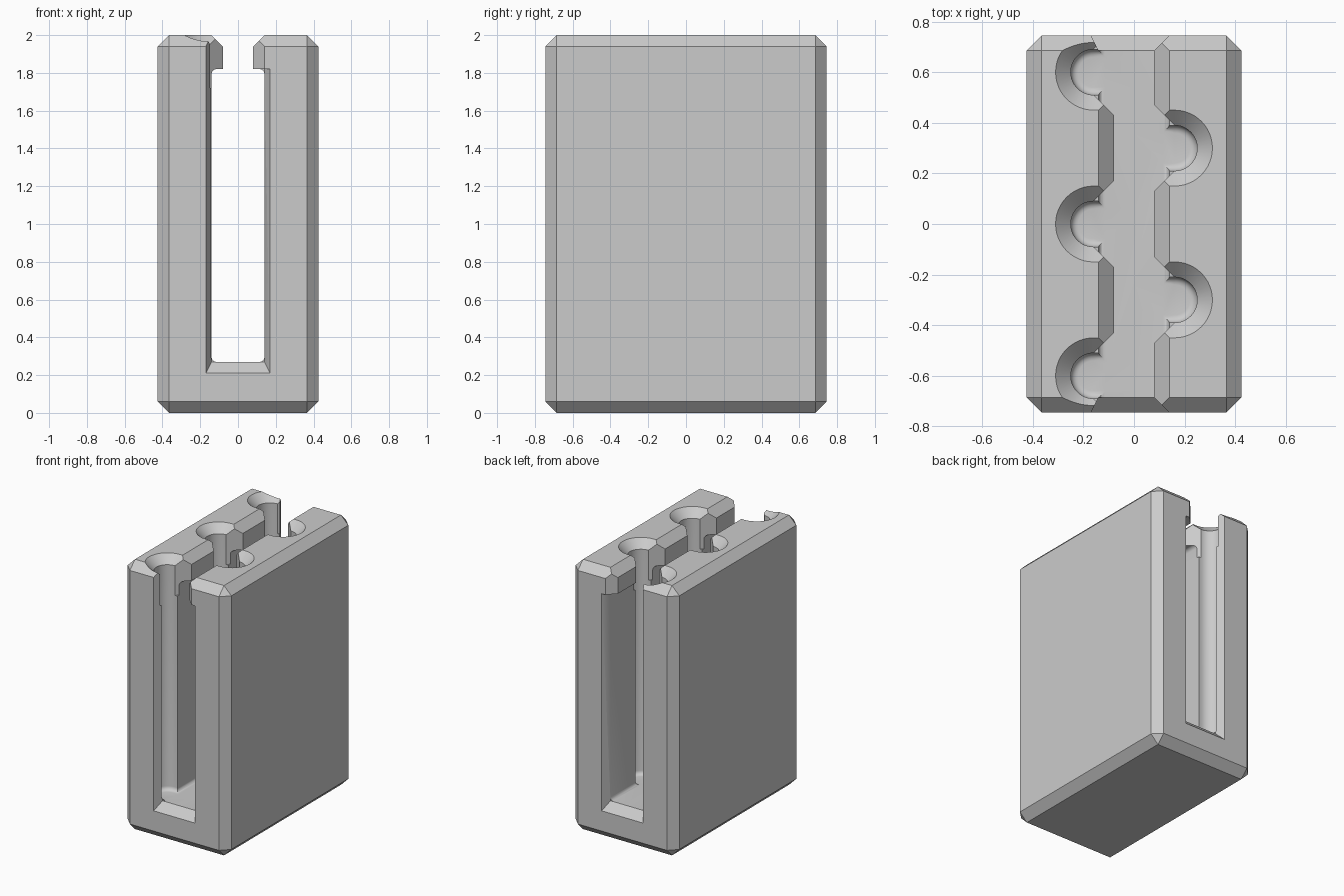
import bpy, bmesh, math

cube = bpy.data.objects.get("Cube")
if cube:
    bpy.data.objects.remove(cube, do_unlink=True)

W, D, H = 0.425, 0.745, 2.0     # half width, half depth, height
C = 0.06                        # main chamfer
SLOT, LIP = 0.14, 0.08          # half widths of the slot and its narrow mouth
FLOOR, CEIL = 0.27, 1.82        # slot bottom and underside of the lips
HOLE_X, R = 0.16, 0.09          # hole centre offset and radius
TOP = H + 0.1

grey = bpy.data.materials.new("plain grey")
grey.use_nodes = True
grey.diffuse_color = (0.6, 0.6, 0.6, 1)
grey.node_tree.nodes["Principled BSDF"].inputs["Base Color"].default_value = (0.6, 0.6, 0.6, 1)


def hull(name, points):
    """Convex solid around a set of points."""
    bm = bmesh.new()
    for p in points:
        bm.verts.new(p)
    res = bmesh.ops.convex_hull(bm, input=bm.verts)
    junk = {g for g in res["geom_interior"] + res["geom_unused"] if isinstance(g, bmesh.types.BMVert)}
    bmesh.ops.delete(bm, geom=list(junk), context="VERTS")
    bmesh.ops.dissolve_limit(bm, angle_limit=0.001, verts=bm.verts, edges=bm.edges)
    bmesh.ops.recalc_face_normals(bm, faces=bm.faces)
    mesh = bpy.data.meshes.new(name)
    bm.to_mesh(mesh)
    bm.free()
    mesh.materials.append(grey)
    obj = bpy.data.objects.new(name, mesh)
    bpy.context.collection.objects.link(obj)
    return obj


def prism(outline, z0, z1):
    return [(x, y, z) for x, y in outline for z in (z0, z1)]


def apply(obj, mod):
    bpy.ops.object.select_all(action="DESELECT")
    bpy.context.view_layer.objects.active = obj
    obj.select_set(True)
    bpy.ops.object.modifier_apply(modifier=mod.name)


def cut(points):
    cutter = hull("cutter", points)
    cutter.hide_render = True
    mod = block.modifiers.new("cut", "BOOLEAN")
    mod.operation, mod.solver, mod.object = "DIFFERENCE", "EXACT", cutter
    apply(block, mod)
    bpy.data.objects.remove(cutter, do_unlink=True)


def stadium(x, y, r, z):
    """Round-ended outline running from the hole centre to the middle of the slot."""
    side = math.copysign(1, x)
    arc = [math.pi * (i / 24 - 0.5) for i in range(25)]
    pts = [(x + side * r * math.cos(a), y + r * math.sin(a), z) for a in arc]
    return pts + [(0, y - r, z), (0, y + r, z)]


# Chamfered block
block = hull("holder_block", prism([(-W, -D), (W, -D), (W, D), (-W, D)], 0, H))
bevel = block.modifiers.new("chamfer", "BEVEL")
bevel.width, bevel.segments = C, 1
apply(block, bevel)

# Long slot with slightly rounded corners
f = 0.025
section = []
for sx in (-1, 1):
    for z, sz in ((FLOOR, 1), (CEIL, -1)):
        for i in range(5):
            a = math.pi / 2 * i / 4
            section.append((sx * (SLOT - f + f * math.cos(a)), z + sz * (f - f * math.sin(a))))
cut([(x, y, z) for x, z in section for y in (-1, 1)])

# Narrow mouth and its chamfered upper edges
cut(prism([(-LIP, -1), (LIP, -1), (LIP, 1), (-LIP, 1)], CEIL - 0.1, TOP))
cut([(s * x, y, z) for s in (-1, 1) for y in (-1, 1)
     for x, z in ((LIP, H - C), (LIP + C + 0.1, TOP))])

# Flared slot ends, and bevelled lip corners on the left-hand side
for e in (-1, 1):
    for s, top in ((-1, TOP), (1, CEIL)):
        pts = []
        for y, k in ((D - C, 0), (D + C, 2)):
            for z in (FLOOR - C * k, top):
                pts += [(0, e * y, z), (s * (SLOT + 0.03 * k), e * y, z)]
        cut(pts)
    cut(prism([(0, e * (D - C - LIP)), (0, e * (D + C)), (LIP + 2 * C, e * (D + C))],
              CEIL - 0.1, TOP))

# Staggered holes with filleted bottoms, countersinks and splayed mouths
holes = [(-HOLE_X, y) for y in (-0.6, 0, 0.6)] + [(HOLE_X, y) for y in (-0.3, 0.3)]
for x, y in holes:
    column = stadium(x, y, R, TOP)
    for i in range(6):
        a = math.pi / 2 * i / 5
        column += stadium(x, y, R - 0.03 * (1 - math.sin(a)), FLOOR + 0.03 * (1 - math.cos(a)))
    cut(column)
    cut(stadium(x, y, R, H - C) + stadium(x, y, R + C + 0.1, TOP))
    reach = R + abs(x)
    cut(prism([(x, y - R), (x, y + R), (0, y + reach), (0, y - reach)], CEIL - 0.1, TOP))

# Smooth the round walls, keep chamfers crisp
bpy.ops.object.select_all(action="DESELECT")
block.select_set(True)
bpy.context.view_layer.objects.active = block
bpy.ops.object.shade_smooth_by_angle(angle=math.radians(30))
